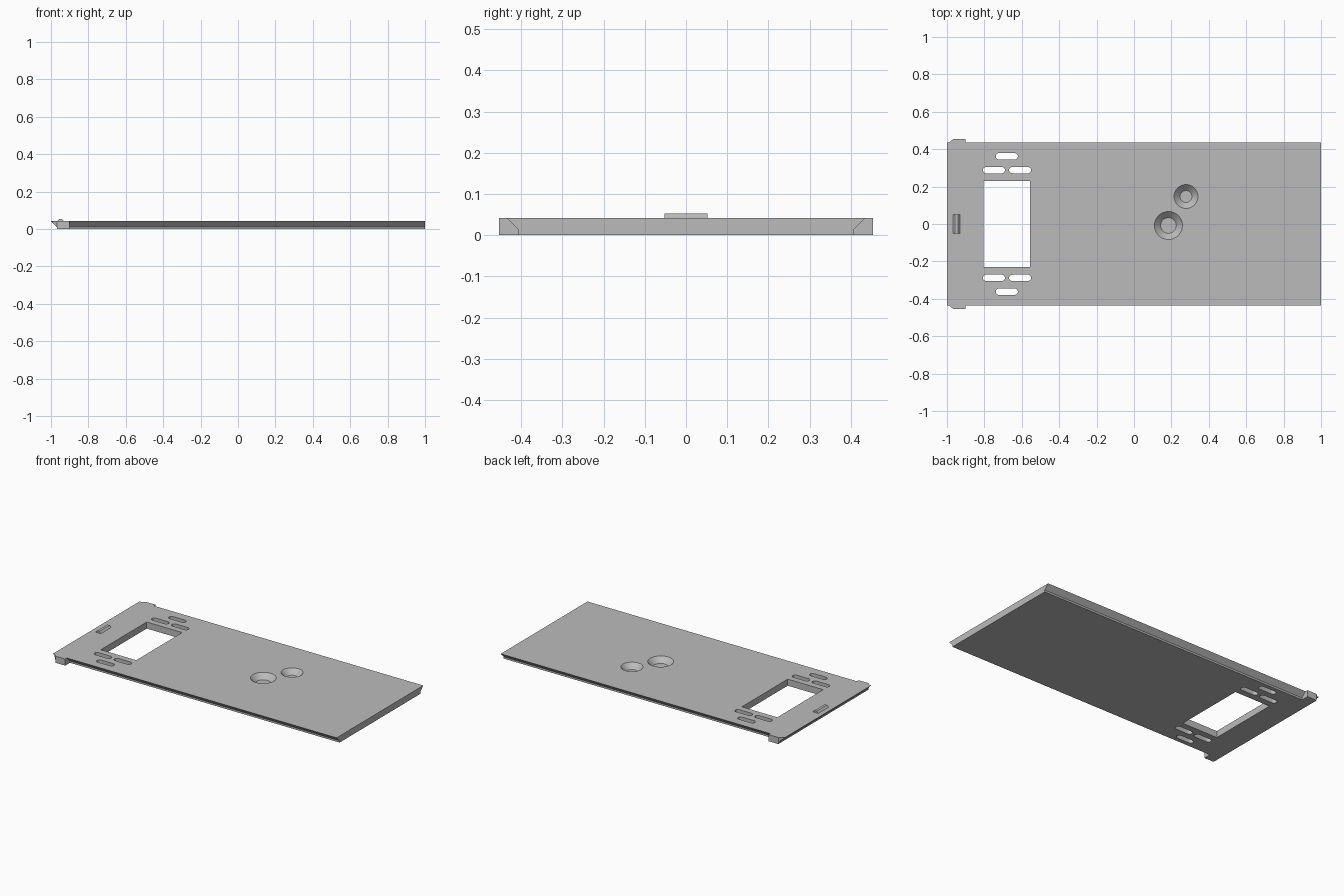
import bpy, bmesh, math
from mathutils import Matrix

if "Cube" in bpy.data.objects:
    bpy.data.objects.remove(bpy.data.objects["Cube"], do_unlink=True)

T = 0.042      # plate thickness
LIP = 0.01     # upright foot below each bevelled edge

grey = bpy.data.materials.new("light_grey")
grey.use_nodes = True
colour = (0.5, 0.5, 0.5, 1)
grey.diffuse_color = colour
grey.node_tree.nodes["Principled BSDF"].inputs["Base Color"].default_value = colour


def prism(name, points, axis, low, high):
    """Extrude a 2D outline along x (points y,z), y (points x,z) or z (points x,y)."""
    place = {"x": lambda a, b: (low, a, b),
             "y": lambda a, b: (a, low, b),
             "z": lambda a, b: (a, b, low)}[axis]
    bm = bmesh.new()
    face = bm.faces.new([bm.verts.new(place(a, b)) for a, b in points])
    top = bmesh.ops.extrude_face_region(bm, geom=[face])["geom"]
    shift = [high - low if axis == k else 0 for k in "xyz"]
    bmesh.ops.translate(bm, verts=[v for v in top if isinstance(v, bmesh.types.BMVert)], vec=shift)
    return finish(name, bm)


def finish(name, bm):
    bmesh.ops.recalc_face_normals(bm, faces=bm.faces)
    mesh = bpy.data.meshes.new(name)
    bm.to_mesh(mesh)
    bm.free()
    mesh.materials.append(grey)
    obj = bpy.data.objects.new(name, mesh)
    bpy.context.collection.objects.link(obj)
    return obj


def combine(target, tool, operation="DIFFERENCE"):
    """Apply a boolean and remove the tool."""
    bpy.context.view_layer.objects.active = target
    mod = target.modifiers.new("cut", "BOOLEAN")
    mod.operation, mod.solver, mod.object = operation, "EXACT", tool
    bpy.ops.object.modifier_apply(modifier=mod.name)
    bpy.data.objects.remove(tool, do_unlink=True)


def slot_outline(x, y, length, width):
    r, n = width / 2, 10
    points = []
    for side in (1, -1):
        for i in range(n + 1):
            a = math.pi * i / n - math.pi / 2
            points.append((x + side * (length / 2 - r + r * math.cos(a)),
                           y + side * r * math.sin(a)))
    return points


# Sliding cover with undercut long edges
cover = prism("sliding_cover", [(-0.436, T), (0.436, T), (0.406, LIP + 0.002), (0.406, 0),
                                (-0.406, 0), (-0.406, LIP + 0.002)], "x", -1, 1)

# Grip tabs at the two corners
for s in (1, -1):
    tab = prism("grip_tab", [(-1, 0.39 * s), (-1, 0.424 * s), (-0.968, 0.4535 * s),
                             (-0.9, 0.4535 * s), (-0.9, 0.39 * s)], "z", 0, T)
    combine(cover, tab, "UNION")

# Undercut across the tab end
end_cut = prism("end_cutter", [(-1, T), (-0.968, LIP), (-0.968, -0.1), (-1.1, -0.1), (-1.1, T)],
                "y", -0.6, 0.6)
combine(cover, end_cut)

# Window opening
window = prism("window_cutter", [(-0.805, -0.231), (-0.555, -0.231), (-0.555, 0.231), (-0.805, 0.231)],
               "z", -0.1, 0.1)
combine(cover, window)

# Rounded slots on both sides of the window
for s in (1, -1):
    for x, y in ((-0.68, 0.362), (-0.749, 0.288), (-0.609, 0.288)):
        combine(cover, prism("slot_cutter", slot_outline(x, y * s, 0.118, 0.034), "z", -0.1, 0.1))

# Blind conical recesses
for x, y, rim, floor in ((0.184, -0.008, 0.075, 0.042), (0.278, 0.147, 0.064, 0.032)):
    depth = 0.032
    extra = 0.01
    slope = (rim - floor) / depth
    bm = bmesh.new()
    bmesh.ops.create_cone(bm, cap_ends=True, segments=48, radius1=floor,
                          radius2=rim + slope * extra, depth=depth + extra,
                          matrix=Matrix.Translation((x, y, T - depth + (depth + extra) / 2)))
    combine(cover, finish("recess_cutter", bm))

# Small snap ridge on top
prism("snap_ridge", [(-0.968, T - 0.002), (-0.968, T), (-0.957, 0.053), (-0.941, 0.053),
                     (-0.93, T), (-0.93, T - 0.002)], "y", -0.052, 0.052)

# Keep flat faces crisp and round the recess walls
bpy.ops.object.select_all(action="DESELECT")
cover.select_set(True)
bpy.context.view_layer.objects.active = cover
bpy.ops.object.shade_smooth_by_angle(angle=math.radians(25))
